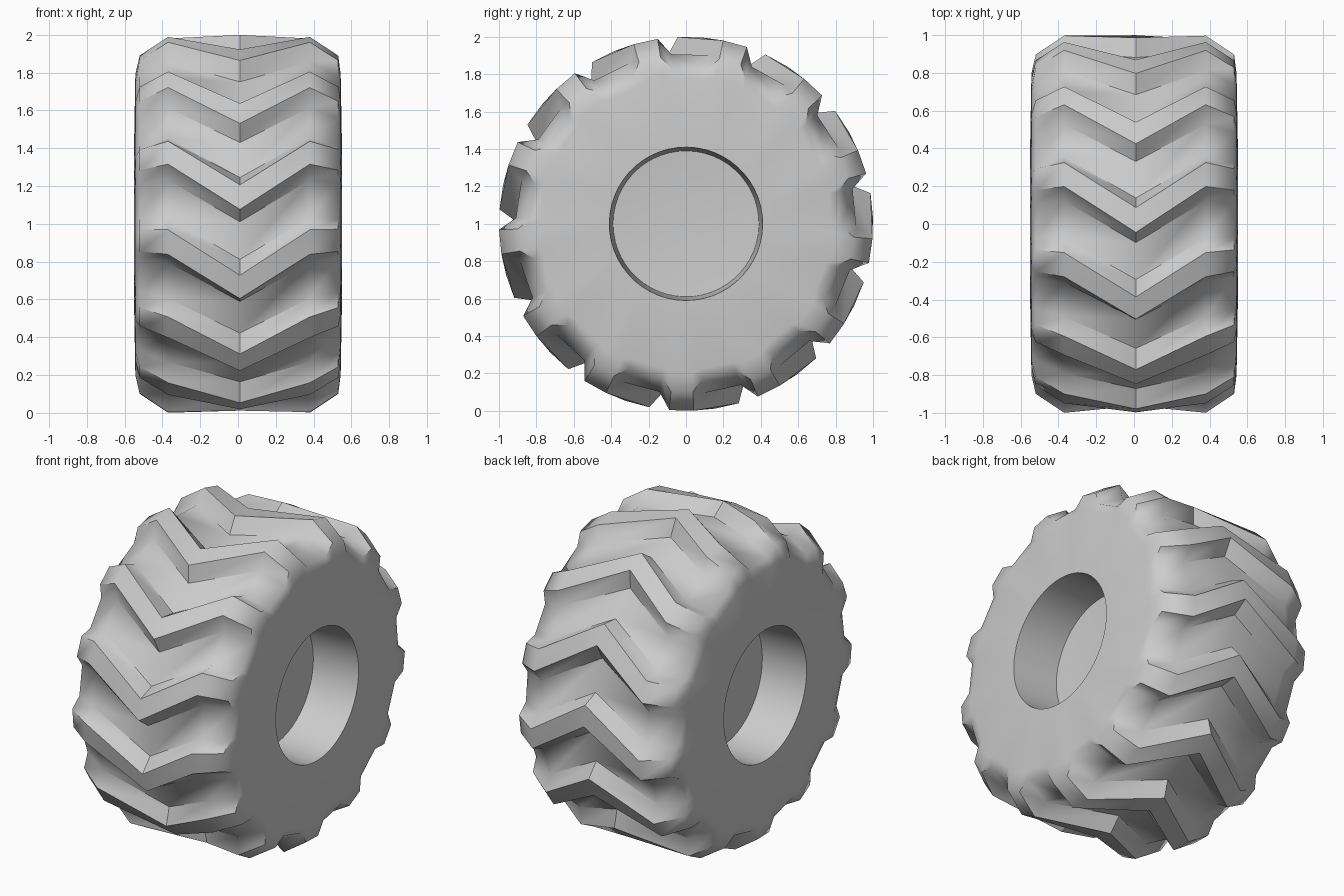
import bpy, bmesh
from math import sin, cos, radians

if "Cube" in bpy.data.objects:
    bpy.data.objects.remove(bpy.data.objects["Cube"])

LUGS = 13
PITCH = 360 / LUGS

# Cross-section: x, radius on lug, radius in groove, chevron sweep (degrees)
profile = [
    (-0.25, 0.40, 0.40, 0), (-0.55, 0.41, 0.41, 0),
    (-0.543, 0.80, 0.78, 0), (-0.52, 0.90, 0.83, 0),
    (-0.37, 1.00, 0.91, 0), (0.01, 1.00, 0.905, -14),
    (0.38, 1.00, 0.91, 0), (0.53, 0.90, 0.83, 0),
    (0.543, 0.80, 0.78, 0), (0.55, 0.41, 0.41, 0), (0.25, 0.39, 0.39, 0),
]
# Stations around one pitch: angle at the shoulder, on the lug top or not
stations = [(-13, False), (-9.3, True), (-1.8, True), (2, False)]

bm = bmesh.new()


def ring(x, r_lug, r_groove, sweep):
    verts = []
    for k in range(LUGS):
        for i, (a, top) in enumerate(stations):
            if r_lug < 0.5:                       # even spacing on the hub hole
                a = -13 + i * PITCH / 4
            t = radians(a + sweep + k * PITCH)
            r = r_lug if top else r_groove
            verts.append(bm.verts.new((x, -r * cos(t), 1 + r * sin(t))))
    return verts


# Tyre skin with chevron lugs, sidewalls and hub walls
rings = [ring(*p) for p in profile]
n = len(rings[0])
for a, b in zip(rings, rings[1:]):
    for i in range(n):
        j = (i + 1) % n
        bm.faces.new((a[i], b[i], b[j], a[j]))

# Hub floors: flat on the left, slightly dished on the right
bm.faces.new(rings[0])
centre = bm.verts.new((0.22, 0, 1))
for i in range(n):
    bm.faces.new((rings[-1][i], rings[-1][(i + 1) % n], centre))
bmesh.ops.recalc_face_normals(bm, faces=bm.faces)

mesh = bpy.data.meshes.new("tyre")
bm.to_mesh(mesh)
bm.free()
tyre = bpy.data.objects.new("tyre", mesh)
bpy.context.collection.objects.link(tyre)
bpy.context.view_layer.objects.active = tyre
tyre.select_set(True)
bpy.ops.object.shade_smooth_by_angle(angle=radians(50))
